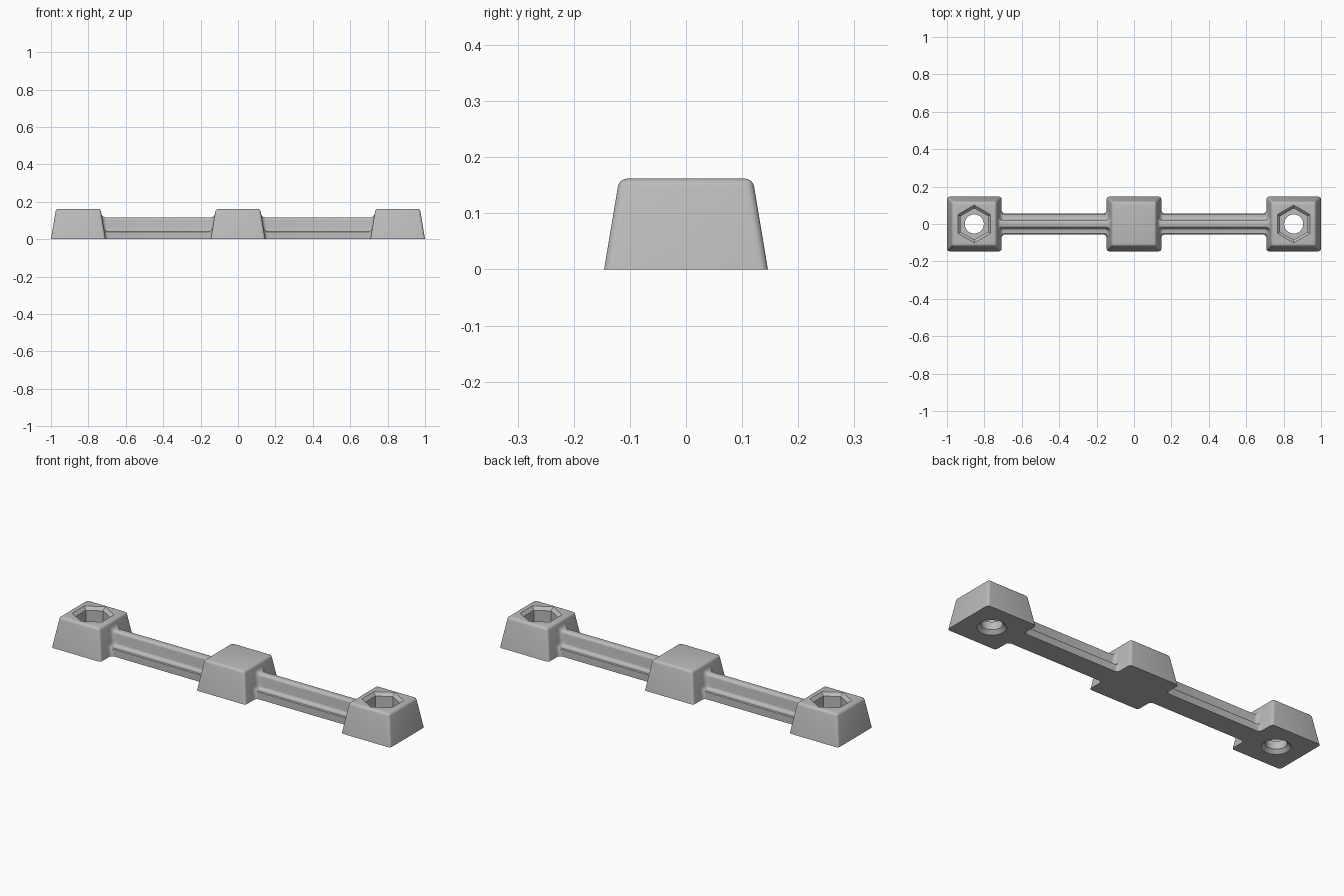
import bpy, bmesh, math

default = bpy.data.objects.get("Cube")
if default:
    bpy.data.objects.remove(default, do_unlink=True)

grey = bpy.data.materials.new("light grey plastic")
grey.use_nodes = True
COLOUR = (0.5, 0.5, 0.5, 1)
grey.diffuse_color = COLOUR
grey.node_tree.nodes["Principled BSDF"].inputs["Base Color"].default_value = COLOUR

HEIGHT, BASE, TOP = 0.162, 0.146, 0.119   # block height and half widths
PITCH = 0.854                              # spacing of the blocks


def make_object(name, bm):
    bmesh.ops.recalc_face_normals(bm, faces=bm.faces)
    mesh = bpy.data.meshes.new(name)
    bm.to_mesh(mesh)
    bm.free()
    mesh.materials.append(grey)
    obj = bpy.data.objects.new(name, mesh)
    bpy.context.collection.objects.link(obj)
    return obj


def loft(bm, rings):
    """Skin a list of point rings and cap both ends."""
    loops = [[bm.verts.new(p) for p in ring] for ring in rings]
    n = len(loops[0])
    for a, b in zip(loops, loops[1:]):
        for i in range(n):
            j = (i + 1) % n
            bm.faces.new((a[i], a[j], b[j], b[i]))
    bm.faces.new(loops[0])
    bm.faces.new(loops[-1])


def polygon_ring(radius, z, sides, x):
    return [(x + radius * math.sin(math.tau * i / sides),
             radius * math.cos(math.tau * i / sides), z) for i in range(sides)]


def smooth(obj, degrees=35):
    bpy.ops.object.select_all(action='DESELECT')
    obj.select_set(True)
    bpy.context.view_layer.objects.active = obj
    bpy.ops.object.shade_smooth_by_angle(angle=math.radians(degrees))


def cut(obj, sides, levels, x):
    """Subtract a stacked prism given as (radius, z) levels."""
    bm = bmesh.new()
    loft(bm, [polygon_ring(r, z, sides, x) for r, z in levels])
    cutter = make_object("cutter", bm)
    cutter.hide_render = True
    mod = obj.modifiers.new("cut", 'BOOLEAN')
    mod.object, mod.solver = cutter, 'EXACT'
    bpy.context.view_layer.objects.active = obj
    bpy.ops.object.modifier_apply(modifier=mod.name)
    bpy.data.objects.remove(cutter, do_unlink=True)


def block(name, x, socket):
    # Tapered block with rounded sides and top rim
    bm = bmesh.new()
    corners = [(1, 1), (-1, 1), (-1, -1), (1, -1)]
    loft(bm, [[(x + h * sx, h * sy, z) for sx, sy in corners]
              for h, z in ((BASE, 0), (TOP, HEIGHT))])
    rounded = [e for e in bm.edges if max(v.co.z for v in e.verts) > 0.1]
    bmesh.ops.bevel(bm, geom=rounded, offset=0.014, segments=5,
                    profile=0.5, affect='EDGES')
    obj = make_object(name, bm)
    if socket:
        # Hexagonal nut socket with a chamfered rim, then a countersunk hole
        cut(obj, 6, [(0.084, 0.06), (0.084, 0.146), (0.101, HEIGHT), (0.112, 0.172)], x)
        cut(obj, 40, [(0.08, -0.01), (0.069, 0), (0.051, 0.018), (0.051, 0.1)], x)
    smooth(obj)


block("right_nut_block", -PITCH, True)
block("middle_block", 0, False)
block("left_nut_block", PITCH, True)


def rail_profile(grow):
    """Inverted T section with rounded crest, grown outward by a margin."""
    half = [(0.056 + grow, 0), (0.056 + grow, 0.038 + grow),
            (0.052 + grow, 0.042 + grow)]
    r = 0.014                                  # foot of the web
    for i in range(5):
        a = math.pi / 2 * i / 4
        half.append((0.022 + grow + r * (1 - math.sin(a)),
                     0.042 + grow + r * (1 - math.cos(a))))
    for i in range(5):                         # rounded crest
        a = math.pi / 2 * i / 4
        half.append((0.008 + grow + r * math.cos(a),
                     0.103 + grow + r * math.sin(a)))
    return half + [(-y, z) for y, z in reversed(half)]


def rail(name, centre):
    # Sections follow the sloped block faces and flare into them as fillets
    R, steps = 0.018, 5
    sections = [(-0.003, R)]
    for i in range(steps + 1):
        a = math.pi / 2 * i / steps
        sections.append((R * (1 - math.cos(a)), R * (1 - math.sin(a))))

    def ring(gap, grow, side):
        points = []
        for y, z in rail_profile(grow):
            face = BASE - (BASE - TOP) * z / HEIGHT
            points.append((centre + side * (PITCH / 2 - face - gap), y, z))
        return points

    bm = bmesh.new()
    loft(bm, [ring(*s, -1) for s in sections] +
         [ring(*s, 1) for s in reversed(sections)])
    smooth(make_object(name, bm))


rail("right_rail", -PITCH / 2)
rail("left_rail", PITCH / 2)
